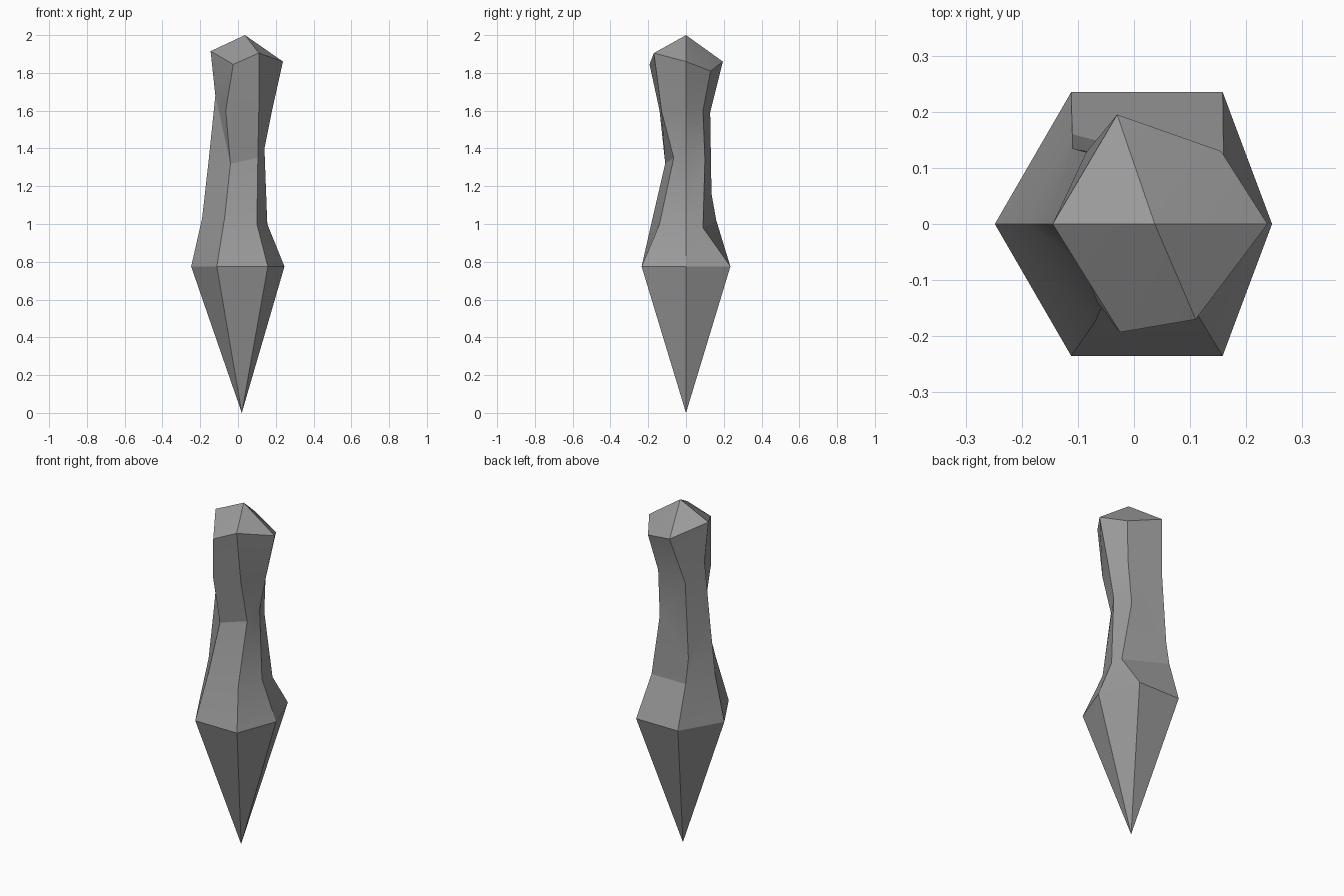
import bpy, bmesh
from math import radians

if "Cube" in bpy.data.objects:
    bpy.data.objects.remove(bpy.data.objects["Cube"])

# Six long ridges of the crystal-like shaft, each from the widest ring up to the cap
ridges = [
    [(-.248, 0, .775), (-.19, 0, 1.03), (-.155, 0, 1.34), (-.12, 0, 1.68), (-.145, 0, 1.915)],               # left
    [(-.112, -.235, .775), (-.07, -.175, 1.04), (-.04, -.11, 1.32), (-.065, -.14, 1.6), (-.025, -.193, 1.845)],  # front left
    [(.158, -.235, .775), (.10, -.14, 1.0), (.105, -.065, 1.35), (.11, -.13, 1.6), (.11, -.17, 1.905)],      # front right
    [(.246, 0, .775), (.155, 0, 1.0), (.14, 0, 1.4), (.18, 0, 1.6), (.238, 0, 1.86)],                       # right
    [(.158, .235, .775), (.16, .09, .98), (.10, .10, 1.34), (.117, .09, 1.6), (.155, .13, 1.81)],           # back right
    [(-.112, .235, .775), (-.11, .16, 1.02), (-.11, .135, 1.16), (-.085, .128, 1.59), (-.03, .195, 1.86)],  # back left
]

bm = bmesh.new()
cols = [[bm.verts.new(p) for p in ridge] for ridge in ridges]
tip = bm.verts.new((.02, 0, 0))
peak = bm.verts.new((.037, 0, 2))

# Side faces, bottom spike and low top cap
for i, a in enumerate(cols):
    b = cols[(i + 1) % len(cols)]
    for k in range(len(a) - 1):
        if i == 0 and k == 2:  # hollow fold beside the waist
            bm.faces.new((a[k], b[k], a[k + 1]))
            bm.faces.new((b[k], b[k + 1], a[k + 1]))
        else:
            bm.faces.new((a[k], b[k], b[k + 1], a[k + 1]))
    bm.faces.new((tip, b[0], a[0]))
    bm.faces.new((peak, a[-1], b[-1]))
bmesh.ops.recalc_face_normals(bm, faces=bm.faces)

mesh = bpy.data.meshes.new("faceted_spike")
bm.to_mesh(mesh)
bm.free()
spike = bpy.data.objects.new("faceted_spike", mesh)
bpy.context.collection.objects.link(spike)

# Dark grey stone
stone = bpy.data.materials.new("dark_stone")
stone.diffuse_color = (.33, .33, .33, 1)
stone.use_nodes = True
stone.node_tree.nodes["Principled BSDF"].inputs["Base Color"].default_value = stone.diffuse_color
mesh.materials.append(stone)

bpy.context.view_layer.objects.active = spike
spike.select_set(True)
bpy.ops.object.shade_smooth_by_angle(angle=radians(20))
